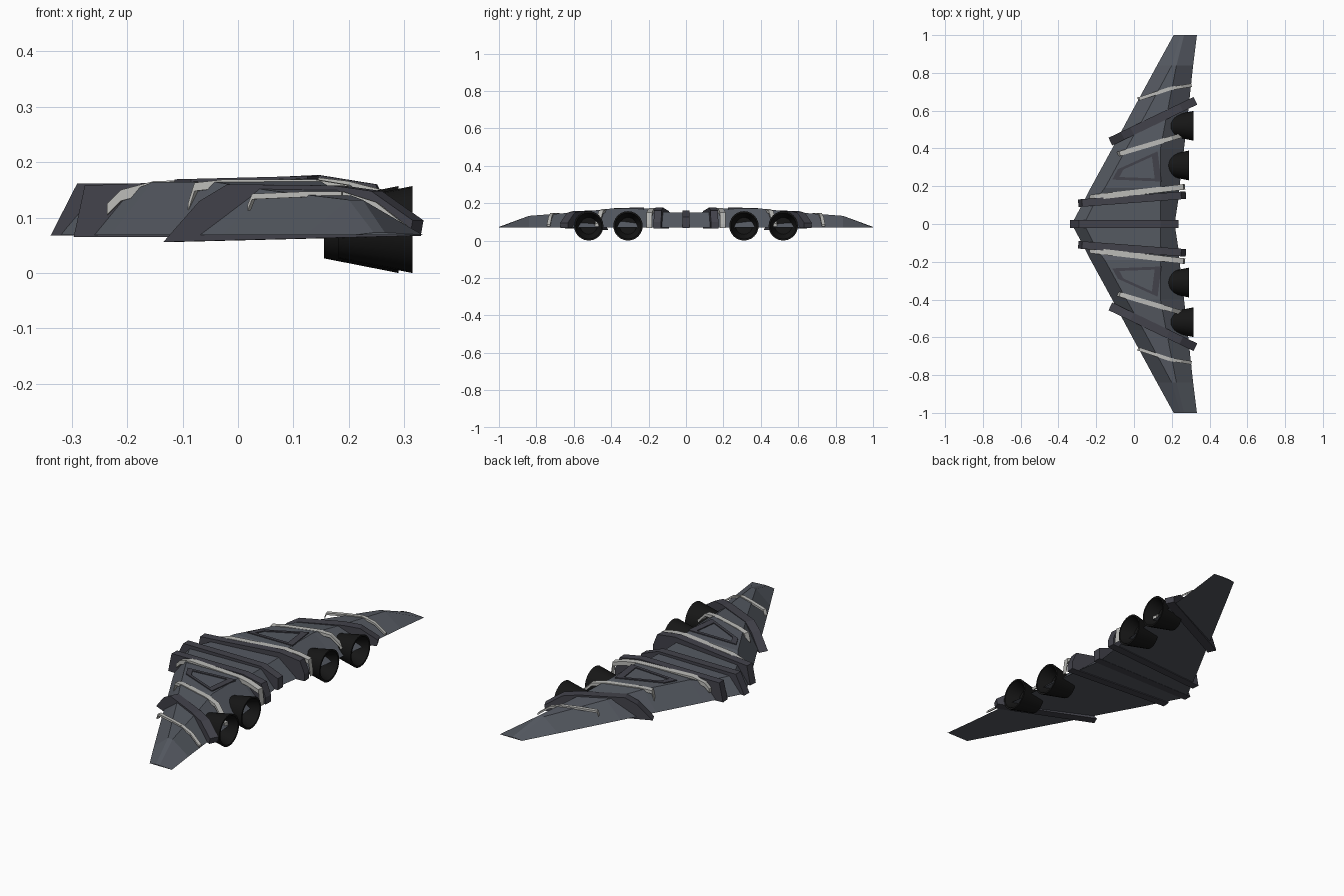
import bpy, bmesh, math
from mathutils import Vector

if "Cube" in bpy.data.objects:
    bpy.data.objects.remove(bpy.data.objects["Cube"])


def material(name, r, g, b):
    m = bpy.data.materials.new(name)
    m.diffuse_color = (r, g, b, 1)
    m.use_nodes = True
    m.node_tree.nodes["Principled BSDF"].inputs["Base Color"].default_value = m.diffuse_color
    return m


HULL = material("hull_grey", 0.09, 0.1, 0.12)
DARK = material("rib_grey", 0.055, 0.055, 0.07)
LIGHT = material("trim_light", 0.5, 0.5, 0.48)
BLACK = material("engine_black", 0.008, 0.008, 0.008)


def make(name, verts, faces, mat, mirror=True):
    me = bpy.data.meshes.new(name)
    me.from_pydata([tuple(v) for v in verts], [], faces)
    bm = bmesh.new()
    bm.from_mesh(me)
    bmesh.ops.recalc_face_normals(bm, faces=bm.faces)
    bm.to_mesh(me)
    bm.free()
    me.materials.append(mat)
    ob = bpy.data.objects.new(name, me)
    bpy.context.collection.objects.link(ob)
    if mirror:
        mod = ob.modifiers.new("mirror", 'MIRROR')
        mod.use_axis = (False, True, False)
        mod.merge_threshold = 0.0001
    return ob


def bar(name, p0, p1, w, profile, mat, mirror=True):
    """Side profile (x, z) extruded to width w, following the plan line p0-p1."""
    a, b = Vector(p0), Vector(p1)
    d = (b - a).normalized()
    side = Vector((-d.y, d.x)) * w / 2
    n = len(profile)
    verts = []
    for s in (-1, 1):
        for x, z in profile:
            p = a + (b - a) * ((x - a.x) / (b.x - a.x)) + side * s
            verts.append((p.x, p.y, z))
    faces = [list(range(n)), list(range(2 * n - 1, n - 1, -1))]
    faces += [[i, (i + 1) % n, n + (i + 1) % n, n + i] for i in range(n)]
    return make(name, verts, faces, mat, mirror)


def strip(name, p0, p1, w, path, mat, t=0.015):
    """Thin band whose top edge follows path."""
    return bar(name, p0, p1, w, path + [(x, z - t) for x, z in reversed(path)], mat)


# Wing: y, leading x, front ridge (x, z), back ridge (x, z), trailing x
stations = [
    (0.00, -0.33, -0.265, 0.145, 0.14, 0.150, 0.215),
    (0.13, -0.26, -0.200, 0.145, 0.14, 0.152, 0.235),
    (0.19, -0.23, -0.155, 0.164, 0.14, 0.171, 0.240),
    (0.40, -0.115, -0.04, 0.164, 0.14, 0.171, 0.265),
    (0.56, -0.03, 0.05, 0.150, 0.17, 0.153, 0.283),
    (0.84, 0.122, 0.20, 0.132, 0.225, 0.132, 0.313),
    (1.00, 0.21, 0.245, 0.073, 0.265, 0.073, 0.333),
]
verts, faces = [], []
for y, le, fx, fz, bx, bz, te in stations:
    verts += [(le, y, 0.069), (fx, y, fz), (bx, y, bz), (te, y, 0.069)]
for s in range(len(stations) - 1):
    a, b = s * 4, s * 4 + 4
    faces += [[a + i, a + (i + 1) % 4, b + (i + 1) % 4, b + i] for i in range(4)]
faces.append([len(verts) - 4 + i for i in range(4)])
make("wing", verts, faces, HULL)

# Structural ribs
bar("centre_rib", (-0.34, 0), (0.235, 0), 0.04,
    [(-0.338, 0.068), (-0.29, 0.162), (0.14, 0.162), (0.235, 0.125), (0.235, 0.068)],
    DARK, mirror=False)
bar("inner_rib", (-0.295, 0.11), (0.275, 0.153), 0.04,
    [(-0.295, 0.065), (-0.275, 0.158), (-0.15, 0.163), (0.145, 0.177), (0.25, 0.16),
     (0.275, 0.10), (0.275, 0.065)], DARK)
bar("outer_rib", (-0.117, 0.44), (0.32, 0.65), 0.045,
    [(-0.125, 0.056), (-0.06, 0.13), (-0.01, 0.160), (0.18, 0.158), (0.25, 0.148),
     (0.325, 0.095), (0.32, 0.067)], DARK)

# Light trim bands
strip("inner_trim", (-0.27, 0.135), (0.27, 0.197), 0.03,
      [(-0.235, 0.125), (-0.21, 0.150), (-0.15, 0.166), (0.14, 0.173), (0.20, 0.166),
       (0.262, 0.150), (0.27, 0.088)], LIGHT, 0.02)
strip("middle_trim", (-0.085, 0.37), (0.27, 0.475), 0.025,
      [(-0.087, 0.125), (-0.075, 0.163), (-0.02, 0.169), (0.14, 0.169), (0.20, 0.159),
       (0.27, 0.09)], LIGHT)
strip("outer_trim", (0.02, 0.66), (0.20, 0.72), 0.018,
      [(0.02, 0.123), (0.028, 0.143), (0.12, 0.147), (0.19, 0.147)], LIGHT, 0.01)
strip("outer_trim_tail", (0.19, 0.717), (0.305, 0.735), 0.018,
      [(0.19, 0.147), (0.25, 0.128), (0.305, 0.085)], LIGHT, 0.01)

# Raised frame around the wing panel
corners = [(-0.115, 0.235), (-0.085, 0.29), (0.125, 0.385), (0.145, 0.225)]
cx = sum(c[0] for c in corners) / 4
cy = sum(c[1] for c in corners) / 4
fv = []
for scale in (1.0, 0.72):
    for dz in (-0.012, 0.006):
        for x, y in corners:
            px, py = cx + (x - cx) * scale, cy + (y - cy) * scale
            fv.append((px, py, 0.166 + 0.025 * px + dz))
ff = []
for i in range(4):
    j = (i + 1) % 4
    ff += [[i, j, 4 + j, 4 + i], [4 + i, 4 + j, 12 + j, 12 + i],
           [12 + i, 12 + j, 8 + j, 8 + i], [8 + i, 8 + j, j, i]]
make("panel_frame", fv, ff, DARK)

# Engine nozzles: hollow bells
SEG = 24
for label, y, shift in (("inner", 0.31, -0.025), ("outer", 0.52, 0.0)):
    rings = [(0.18, 0.052), (0.315, 0.0785), (0.315, 0.070), (0.25, 0.045)]
    v, f = [], []
    for x, r in rings:
        for k in range(SEG):
            t = 2 * math.pi * k / SEG
            v.append((x + shift, y + r * math.cos(t), 0.0785 + r * math.sin(t)))
    for s in range(len(rings) - 1):
        for k in range(SEG):
            n = (k + 1) % SEG
            f.append([s * SEG + k, s * SEG + n, (s + 1) * SEG + n, (s + 1) * SEG + k])
    f += [list(range(SEG)), list(range(3 * SEG, 4 * SEG))]
    ob = make(label + "_engine", v, f, BLACK)
    bpy.context.view_layer.objects.active = ob
    ob.select_set(True)
    bpy.ops.object.shade_smooth_by_angle(angle=math.radians(35))
    ob.select_set(False)
